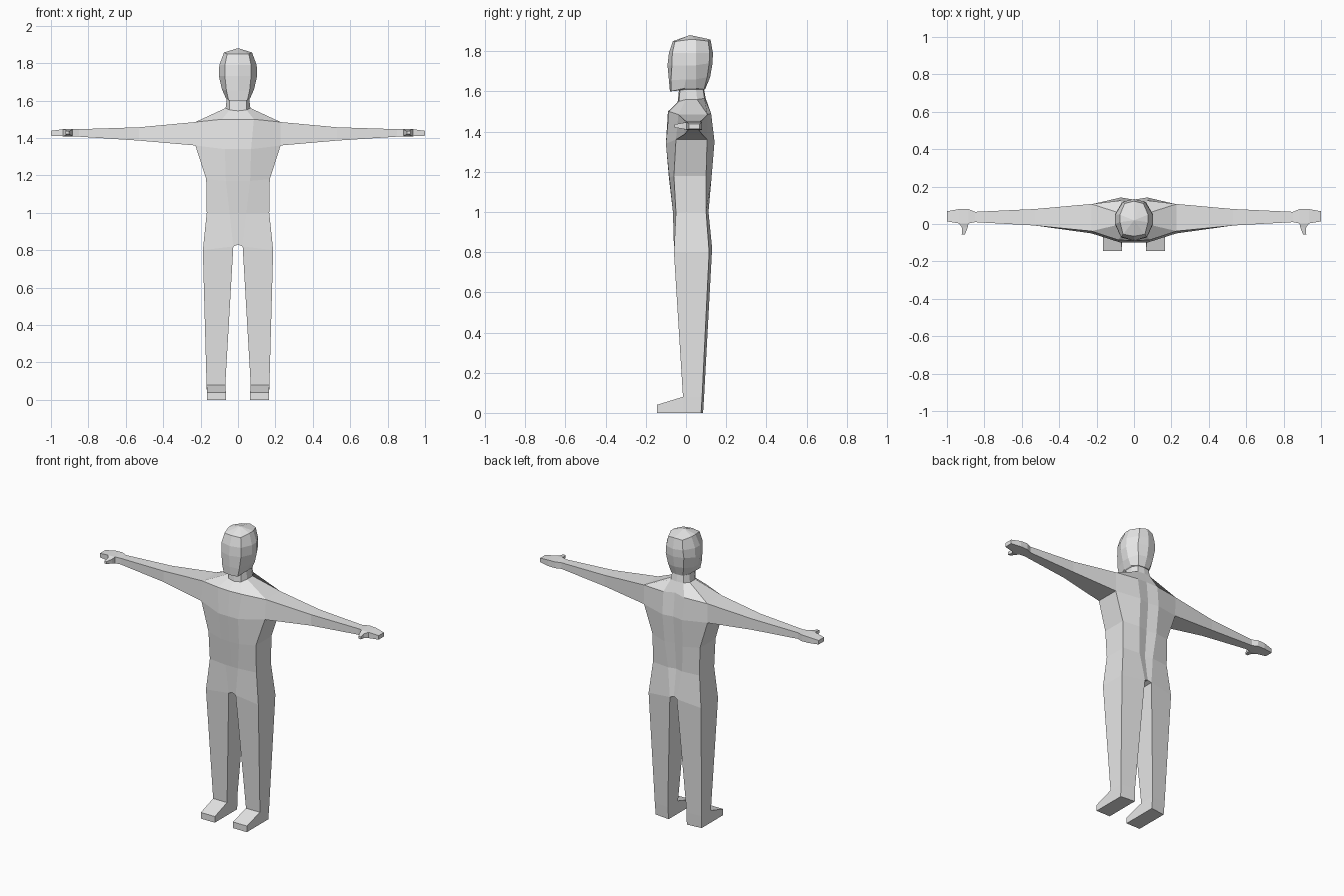
import bpy, bmesh

grey = bpy.data.materials.new("plain_grey")
grey.diffuse_color = (0.8, 0.8, 0.8, 1)


def build(name, faces):
    """Make one closed, flat-shaded mesh from half-body faces mirrored across x."""
    bm = bmesh.new()
    for side in (1, -1):
        for pts in faces:
            bm.faces.new([bm.verts.new((side * x, y, z)) for x, y, z in pts])
    bmesh.ops.remove_doubles(bm, verts=bm.verts, dist=0.0005)
    bmesh.ops.recalc_face_normals(bm, faces=bm.faces)
    mesh = bpy.data.meshes.new(name)
    bm.to_mesh(mesh)
    bm.free()
    mesh.materials.append(grey)
    bpy.context.collection.objects.link(bpy.data.objects.new(name, mesh))


def loft(rings, closed, skip=()):
    """Quads between successive rings; skip holds (ring, segment) openings."""
    out = []
    for r, (a, b) in enumerate(zip(rings, rings[1:])):
        n = len(a)
        for i in range(n if closed else n - 1):
            if (r, i) not in skip:
                j = (i + 1) % n
                out.append([a[i], a[j], b[j], b[i]])
    return out


def box_ring(x, y0, y1, z0, z1):
    return [(x, y0, z0), (x, y0, z1), (x, y1, z1), (x, y1, z0)]


# Half rings: centre front, mid front, side front, side back, mid back, centre back
torso = [
    [(0, -.06, .83), (.025, -.06, .82), (.188, -.06, .80), (.188, .115, .80), (.025, .13, .82), (0, .125, .83)],
    [(0, -.065, 1.0), (.045, -.065, 1.0), (.167, -.05, 1.0), (.167, .10, 1.0), (.05, .112, 1.0), (0, .10, 1.0)],
    [(0, -.085, 1.17), (.065, -.083, 1.17), (.17, -.06, 1.18), (.17, .10, 1.18), (.065, .127, 1.17), (0, .115, 1.17)],
    [(0, -.10, 1.34), (.07, -.10, 1.34), (.228, -.05, 1.36), (.228, .105, 1.36), (.07, .142, 1.35), (0, .13, 1.35)],
    [(0, -.09, 1.50), (.085, -.085, 1.50), (.228, -.038, 1.485), (.228, .107, 1.485), (.075, .125, 1.49), (0, .115, 1.50)],
]
neck = [
    [(0, -.042, 1.545), (.045, -.035, 1.55), (.066, 0, 1.56), (.066, .055, 1.56), (.045, .092, 1.565), (0, .098, 1.565)],
    [(0, -.035, 1.605), (.045, -.03, 1.605), (.06, 0, 1.61), (.06, .05, 1.61), (.04, .085, 1.61), (0, .09, 1.61)],
]
head = [
    [(0, -.08, 1.60), (.05, -.075, 1.60), (.066, -.01, 1.615), (.066, .05, 1.615), (.042, .09, 1.61), (0, .095, 1.61)],
    [(0, -.085, 1.655), (.062, -.075, 1.655), (.086, 0, 1.66), (.086, .05, 1.66), (.055, .105, 1.67), (0, .12, 1.67)],
    [(0, -.092, 1.73), (.07, -.07, 1.73), (.102, 0, 1.73), (.102, .05, 1.73), (.065, .115, 1.74), (0, .132, 1.74)],
    [(0, -.085, 1.79), (.07, -.068, 1.79), (.1, 0, 1.79), (.1, .05, 1.79), (.06, .118, 1.79), (0, .134, 1.79)],
    [(0, -.065, 1.85), (.058, -.055, 1.848), (.075, .01, 1.857), (.075, .05, 1.857), (.05, .11, 1.85), (0, .122, 1.858)],
]

# Torso, neck and head in one skin, left open where the arm joins
body = loft(torso + neck + head, False, skip={(3, 2)})

# Crown closing the head around a slightly raised middle
top = (0, .02, 1.88)
body += [[a, b, top] for a, b in zip(head[-1], head[-1][1:])]

# Crotch bridge between the legs
cf, mf, sf, sb, mb, cb = torso[0]
body.append([cf, mf, mb, cb])

# Leg tapering to the ankle, with a sole below
ankle = [(.068, -.015, .08), (.168, -.015, .08), (.168, .08, .08), (.068, .09, .08)]
sole = [(.065, -.015, 0), (.165, -.015, 0), (.165, .075, 0), (.065, .085, 0)]
body += loft([[mf, sf, sb, mb], ankle, sole], True, skip={(1, 0)})
body.append(sole)

# Foot wedge pushed forward from the ankle
instep = [ankle[0], ankle[1], sole[1], sole[0]]
toe = [(.065, -.145, .04), (.165, -.145, .04), (.165, -.145, 0), (.065, -.145, 0)]
body += loft([instep, toe], True)
body.append(toe)

# Arm and flat hand, from the shoulder opening out to the fingertips
shoulder = [torso[3][2], torso[4][2], torso[4][3], torso[3][3]]
arm = [
    shoulder,
    box_ring(.53, -.008, .08, 1.386, 1.457),
    box_ring(.85, .01, .065, 1.407, 1.447),
    box_ring(.885, .003, .08, 1.408, 1.449),
    box_ring(.935, .003, .08, 1.409, 1.447),
    box_ring(1.0, .014, .068, 1.412, 1.438),
]
body += loft(arm, True, skip={(3, 0)})
body.append(arm[-1])

# Thumb growing from the front of the palm
root = [arm[3][0], arm[3][1], arm[4][1], arm[4][0]]
knuckle = [(.89, -.02, 1.414), (.89, -.02, 1.442), (.92, -.02, 1.442), (.92, -.02, 1.414)]
tip = [(.904, -.056, 1.42), (.904, -.056, 1.436), (.921, -.056, 1.436), (.921, -.056, 1.42)]
body += loft([root, knuckle, tip], True)
body.append(tip)

build("human_body", body)
